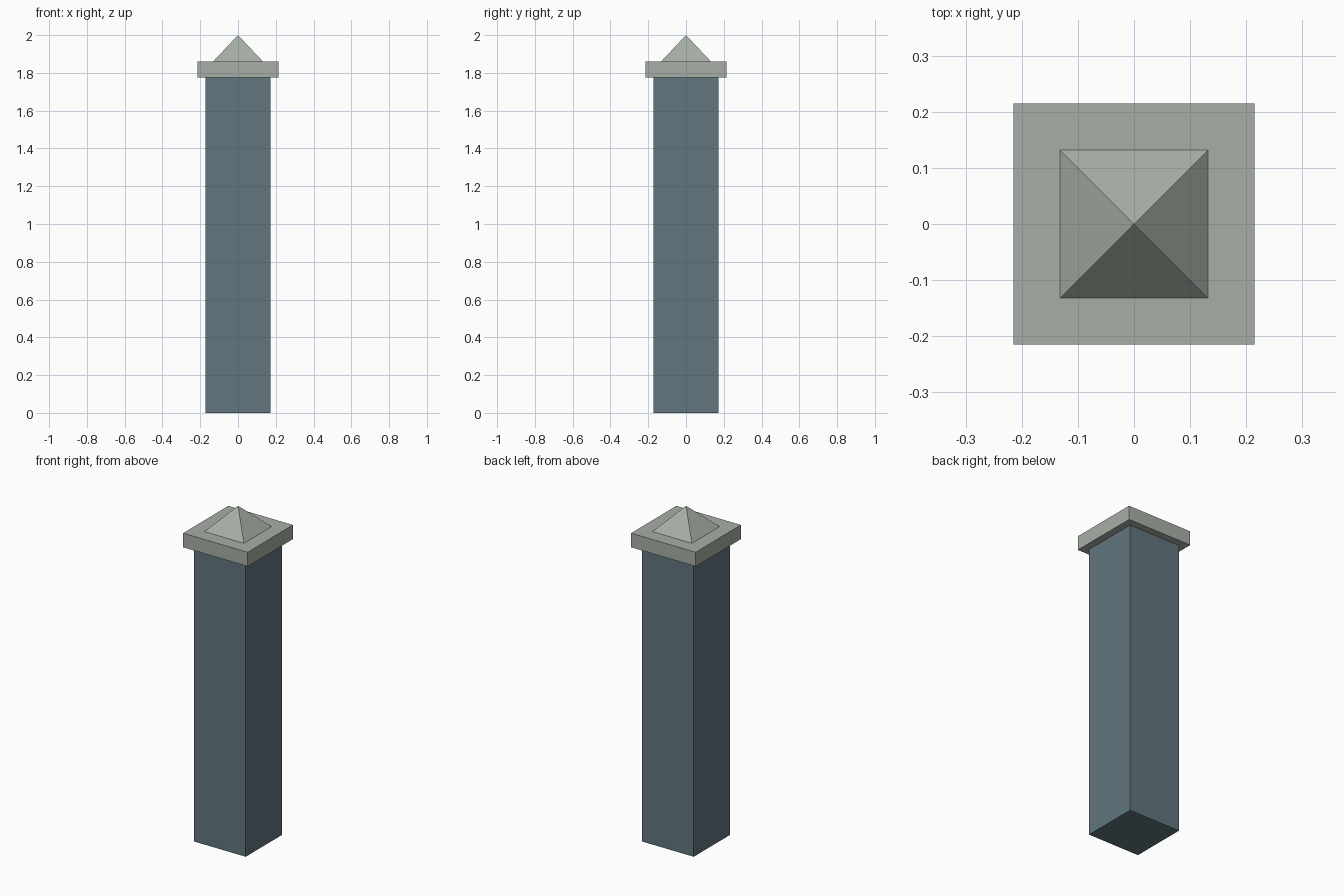
import bpy
import math

cube = bpy.data.objects.get("Cube")
if cube:
    bpy.data.objects.remove(cube, do_unlink=True)


def make_material(name, colour):
    mat = bpy.data.materials.new(name)
    mat.use_nodes = True
    mat.diffuse_color = colour
    mat.node_tree.nodes["Principled BSDF"].inputs["Base Color"].default_value = colour
    return mat


def square_part(name, half, bottom, top, mat, top_half=None):
    """Upright square prism, or a pyramid when top_half is zero."""
    top_half = half if top_half is None else top_half
    bpy.ops.mesh.primitive_cone_add(
        vertices=4, radius1=half * math.sqrt(2), radius2=top_half * math.sqrt(2),
        depth=top - bottom, location=(0, 0, (bottom + top) / 2),
        rotation=(0, 0, math.pi / 4))
    bpy.ops.object.transform_apply(location=True, rotation=True, scale=True)
    obj = bpy.context.object
    obj.name = obj.data.name = name
    obj.data.materials.append(mat)
    return obj


slate = make_material("slate blue", (0.12, 0.18, 0.21, 1))
stone = make_material("pale grey stone", (0.39, 0.43, 0.38, 1))

# Post, overhanging cap slab and pointed finial
square_part("post_shaft", 0.172, 0, 1.775, slate)
square_part("cap_slab", 0.215, 1.775, 1.86, stone)
square_part("cap_pyramid", 0.132, 1.86, 2.0, stone, top_half=0)
